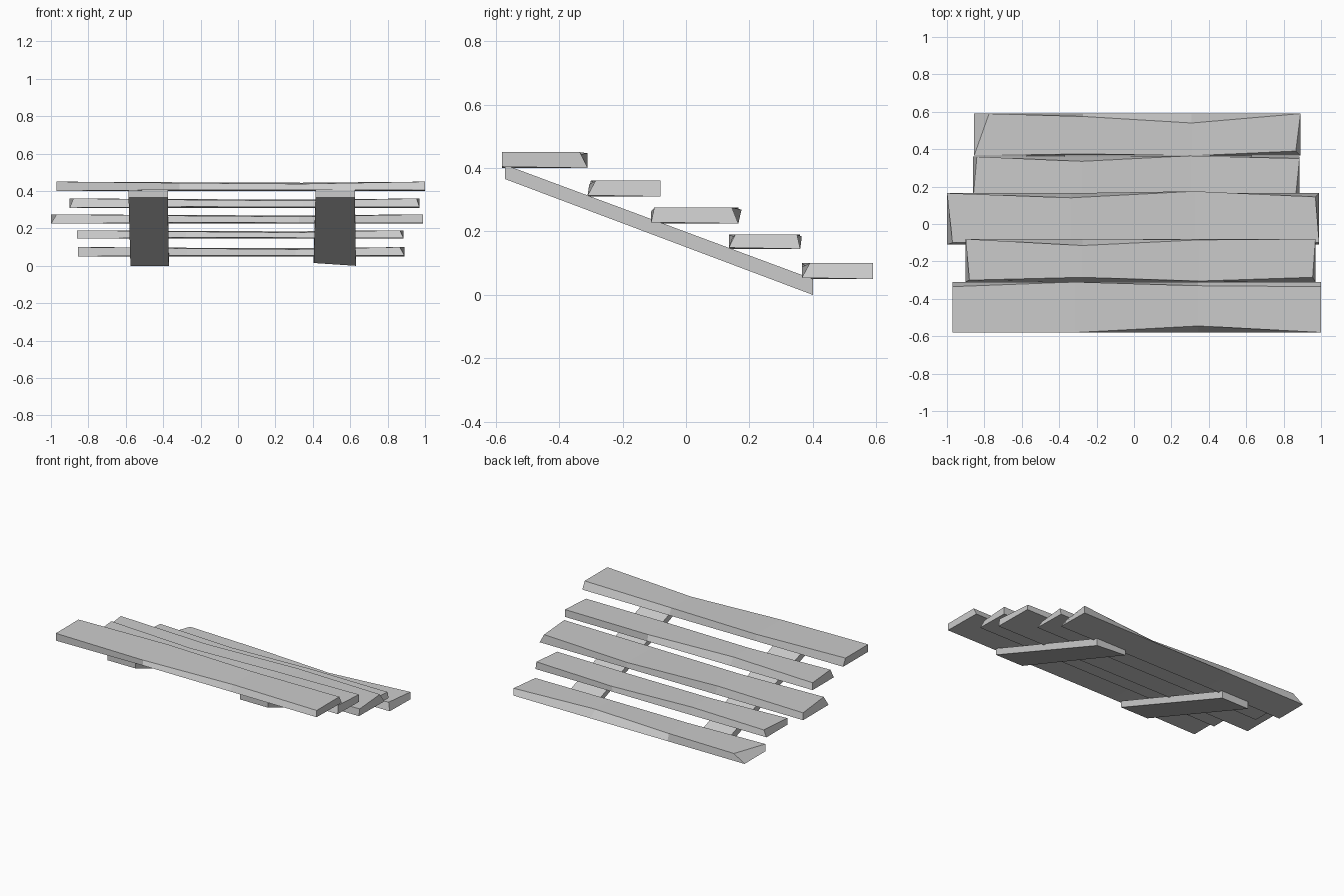
import bpy
import bmesh
from mathutils import Vector

cube = bpy.data.objects.get("Cube")
if cube:
    bpy.data.objects.remove(cube, do_unlink=True)

# One plain grey for all the boards
grey = bpy.data.materials.new("worn_grey")
grey.use_nodes = True
colour = (0.6, 0.6, 0.6, 1)
grey.diffuse_color = colour
grey.node_tree.nodes["Principled BSDF"].inputs["Base Color"].default_value = colour


def loft(name, sections):
    """Join a row of four-cornered sections into one closed flat-shaded board."""
    bm = bmesh.new()
    rings = [[bm.verts.new(Vector(point)) for point in section] for section in sections]
    for near, far in zip(rings, rings[1:]):
        for i in range(4):
            j = (i + 1) % 4
            bm.faces.new((near[i], near[j], far[j], far[i]))
    bm.faces.new(rings[0][::-1])
    bm.faces.new(rings[-1])
    bmesh.ops.recalc_face_normals(bm, faces=bm.faces)
    mesh = bpy.data.meshes.new(name)
    bm.to_mesh(mesh)
    bm.free()
    mesh.materials.append(grey)
    board = bpy.data.objects.new(name, mesh)
    bpy.context.collection.objects.link(board)
    return board


def tread(name, x, y, z, front, back, ends):
    """Uneven plank: the top edges are chipped in from a straight underside.

    front, back: top edge insets at four stations from right to left
    ends: top corner insets as right front, right back, left front, left back
    """
    sag = (0, 0.007, 0.012, 0)
    lift = (0, 0.006, 0.005, 0.004)
    trim_front = (ends[0], 0, 0, -ends[2])
    trim_back = (ends[1], 0, 0, -ends[3])
    sections = []
    for i in range(4):
        px = x[0] + (x[1] - x[0]) * i / 3
        low, high = z[0] + lift[i], z[1] - sag[i]
        sections.append((
            (px, y[0], low),
            (px, y[1], z[0]),
            (px + trim_back[i], y[1] - back[i], high + sag[i] / 2),
            (px + trim_front[i], y[0] + front[i], high),
        ))
    return loft(name, sections)


# Treads, from the highest at the front to the lowest at the back
tread("top_tread", (-0.97, 1), (-0.58, -0.31), (0.4, 0.45),
      (0, 0, 0.035, 0), (0.025, 0, 0.02, 0.025), (0, 0, 0, 0))
tread("upper_tread", (-0.9, 0.97), (-0.31, -0.08), (0.31, 0.36),
      (0.01, 0.025, 0.005, 0.025), (0, 0.035, 0.005, 0), (0.02, 0, 0.015, 0))
tread("middle_tread", (-1, 0.99), (-0.11, 0.165), (0.225, 0.275),
      (0.01, 0.02, 0, 0.01), (0, 0.025, -0.01, 0.02), (0.03, 0, 0, 0.02))
tread("lower_tread", (-0.86, 0.885), (0.135, 0.36), (0.145, 0.19),
      (0, 0.02, 0.01, 0.02), (0, 0.025, -0.005, 0.01), (0, 0.02, 0.02, 0))
bottom = tread("bottom_tread", (-0.855, 0.89), (0.365, 0.59), (0.05, 0.1),
               (0, 0.01, 0, 0.025), (0, 0.015, 0.05, 0), (0, 0.08, 0.025, 0))


# Sloping bearers under the treads, with upright end cuts
def bearer(name, head, foot, foot_lift):
    loft(name, [
        ((head[0], -0.57, 0.365), (head[1], -0.57, 0.365),
         (head[1], -0.57, 0.41), (head[0], -0.57, 0.41)),
        ((foot[0], 0.4, foot_lift), (foot[1], 0.4, 0),
         (foot[1], 0.4, 0.05), (foot[0], 0.4, 0.05)),
    ])


bearer("right_bearer", (-0.585, -0.375), (-0.575, -0.37), 0)
bearer("left_bearer", (0.415, 0.625), (0.405, 0.63), 0.015)
